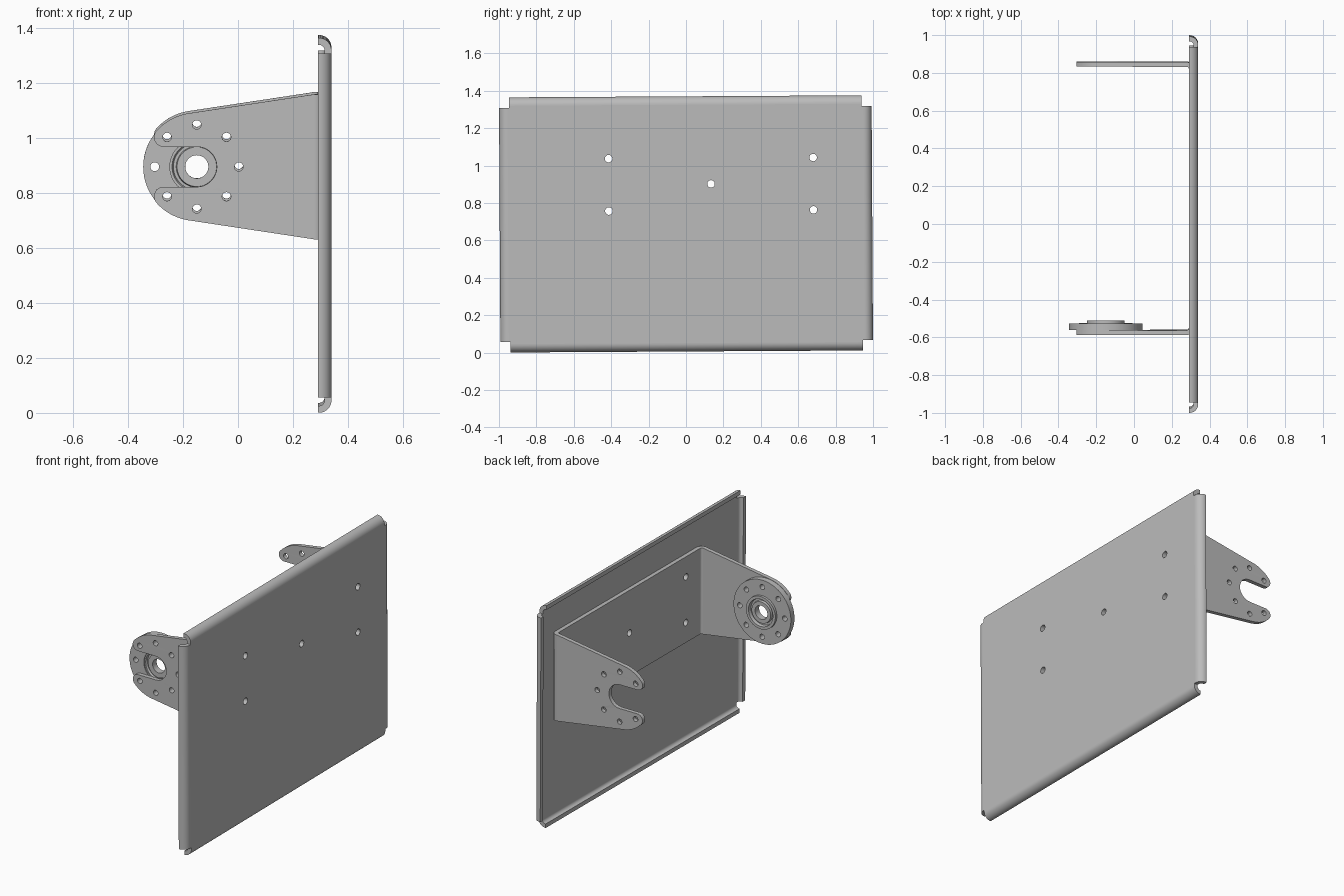
import bpy, math
from math import pi, cos, sin, atan2, acos, hypot, radians
from mathutils import Matrix, Vector

if "Cube" in bpy.data.objects:
    bpy.data.objects.remove(bpy.data.objects["Cube"])

steel = bpy.data.materials.new("grey_steel")
GREY = (0.5, 0.5, 0.5, 1)
steel.diffuse_color = GREY
steel.use_nodes = True
steel.node_tree.nodes["Principled BSDF"].inputs["Base Color"].default_value = GREY

MID = 0.688       # plate centre height
HUB_X, HUB_Z = -0.15, 0.899
T = 0.025         # sheet thickness

# Profile planes: columns are the directions of profile u, profile v and the extrusion
XY = Matrix.Identity(4)
XZ = Matrix(((1, 0, 0, 0), (0, 0, -1, 0), (0, 1, 0, 0), (0, 0, 0, 1)))
YZ = Matrix(((0, 0, 1, 0), (1, 0, 0, 0), (0, 1, 0, 0), (0, 0, 0, 1)))
# The whole assembly leans very slightly about x
PIVOT = Vector((0, 0, MID))
TILT = Matrix.Translation(PIVOT) @ Matrix.Rotation(radians(0.33), 4, 'X') @ Matrix.Translation(-PIVOT)


def arc(cu, cv, r, a0, a1, n=12):
    return [(cu + r * cos(a0 + (a1 - a0) * i / n), cv + r * sin(a0 + (a1 - a0) * i / n))
            for i in range(n + 1)]


def circle(cu, cv, r, n=32):
    return arc(cu, cv, r, 0, 2 * pi, n)[:-1]


def finish(name, mesh, matrix):
    mesh.transform(TILT @ matrix)
    mesh.materials.clear()
    mesh.materials.append(steel)
    obj = bpy.data.objects.new(name, mesh)
    bpy.context.collection.objects.link(obj)
    bpy.ops.object.select_all(action='DESELECT')
    obj.select_set(True)
    bpy.context.view_layer.objects.active = obj
    bpy.ops.object.shade_smooth_by_angle(angle=radians(30))
    return obj


def sheet(name, outline, holes, plane, thickness, offset):
    """Extrude an outline with holes, centred at offset in world space."""
    curve = bpy.data.curves.new(name, 'CURVE')
    curve.dimensions = '2D'
    curve.fill_mode = 'BOTH'
    curve.extrude = thickness / 2
    for loop in [outline] + holes:
        s = curve.splines.new('POLY')
        s.points.add(len(loop) - 1)
        for p, (u, v) in zip(s.points, loop):
            p.co = (u, v, 0, 1)
        s.use_cyclic_u = True
    temp = bpy.data.objects.new(name + "_profile", curve)
    bpy.context.collection.objects.link(temp)
    bpy.context.view_layer.update()
    graph = bpy.context.evaluated_depsgraph_get()
    mesh = bpy.data.meshes.new_from_object(temp.evaluated_get(graph))
    bpy.data.objects.remove(temp)
    return finish(name, mesh, Matrix.Translation(offset) @ plane)


def rect(u0, u1, v0, v1):
    return [(u0, v0), (u1, v0), (u1, v1), (u0, v1)]


def flip(points):
    return [(u, -v) for u, v in points]


# Main plate with mounting holes
HALF_Y, HALF_Z, BEND = 0.996, 0.682, 0.045
FLAT_Y, FLAT_Z = HALF_Y - BEND, HALF_Z - BEND
BASE_Y = 0.135
hole_spots = [(BASE_Y + sy * 0.547, HUB_Z + sz * 0.14) for sy in (-1, 1) for sz in (-1, 1)]
hole_spots.append((BASE_Y, HUB_Z + 0.002))
mount_holes = [circle(y, z, 0.02) for y, z in hole_spots]
ny, nz = 0.942, 0.626   # corner notches
plate_outline = []
for sy, sz in ((1, 1), (-1, 1), (-1, -1), (1, -1)):
    corner = [(FLAT_Y, nz), (ny, nz), (ny, FLAT_Z)]
    if sy * sz < 0:
        corner.reverse()
    plate_outline += [(sy * u, MID + sz * v) for u, v in corner]
sheet("main_plate", plate_outline, mount_holes, YZ, T, (0.3275, 0, 0))

# Rolled edges on all four sides
X0 = 0.34 - BEND


def lip(half):
    c = half - BEND
    return (arc(X0, c, BEND, 0, pi / 2) + [(0.292, half), (0.292, half - T)]
            + arc(X0, c, BEND - T, pi / 2, 0))


for name, shape in (("top_lip", lip(HALF_Z)), ("bottom_lip", flip(lip(HALF_Z)))):
    sheet(name, shape, [], XZ, 2 * ny, (0, 0, MID))
for name, shape in (("back_lip", lip(HALF_Y)), ("front_lip", flip(lip(HALF_Y)))):
    sheet(name, shape, [], XY, 2 * nz, (0, 0, MID))

# Bracket base lying on the plate, with bends leading into the arms
Y_FRONT, Y_BACK, H = -0.585, 0.86, 0.264
R = 0.037
BEND_X = 0.315 - R
sheet("bracket_base", rect(Y_FRONT + R, Y_BACK - R, HUB_Z - H, HUB_Z + H),
      mount_holes, YZ, T, (0.3025, 0, 0))
bend = arc(0, 0, R, 0, pi / 2) + arc(0, 0, R - T, pi / 2, 0)
sheet("back_bend", bend, [], XY, 2 * H, (BEND_X, Y_BACK - R, HUB_Z))
sheet("front_bend", flip(bend), [], XY, 2 * H, (BEND_X, Y_FRONT + R, HUB_Z))

# Tapered arms with an open slot and rounded fork tips
RO, SLOT, TIP = 0.197, 0.073, 0.035
root = (BEND_X - HUB_X, H)
start = atan2(root[1], root[0]) + acos(RO / hypot(*root))
tip_v = SLOT + TIP
tip_u = -math.sqrt((RO - TIP) ** 2 - tip_v ** 2)
tip_angle = atan2(tip_v, tip_u)
upper = ([root] + arc(0, 0, RO, start, tip_angle)
         + arc(tip_u, tip_v, TIP, tip_angle, 1.5 * pi)[1:]
         + arc(0, 0, SLOT, pi / 2, 0))
arm = upper + flip(upper[:-1])[::-1]
ring_holes = [circle(0.153 * cos(k * pi / 4), 0.153 * sin(k * pi / 4), 0.016, 20) for k in range(8)]
arm_holes = ring_holes[:4] + ring_holes[5:]
for name, y in (("front_arm", Y_FRONT + T / 2), ("back_arm", Y_BACK - T / 2)):
    sheet(name, arm, arm_holes, XZ, T, (HUB_X, y, HUB_Z))

# Flange disc on the front arm
sheet("flange_disc", circle(0, 0, 0.195, 64), ring_holes + [circle(0, 0, 0.098, 64)],
      XZ, 0.035, (HUB_X, -0.5425, HUB_Z))

# Turned bearing: outer ring, recessed web and inner ring (radius, y)
profile = [(0.1, -0.553), (0.1, -0.51), (0.083, -0.51), (0.08, -0.53), (0.068, -0.53),
           (0.065, -0.515), (0.042, -0.515), (0.042, -0.555), (0.072, -0.555),
           (0.075, -0.542), (0.085, -0.542), (0.09, -0.553)]
N, M = 64, len(profile)
verts = [(r * cos(2 * pi * i / N), y, r * sin(2 * pi * i / N)) for i in range(N) for r, y in profile]
faces = [(i * M + j, i * M + (j + 1) % M, (i + 1) % N * M + (j + 1) % M, (i + 1) % N * M + j)
         for i in range(N) for j in range(M)]
ring = bpy.data.meshes.new("bearing")
ring.from_pydata(verts, [], faces)
finish("bearing", ring, Matrix.Translation((HUB_X, 0, HUB_Z)))
